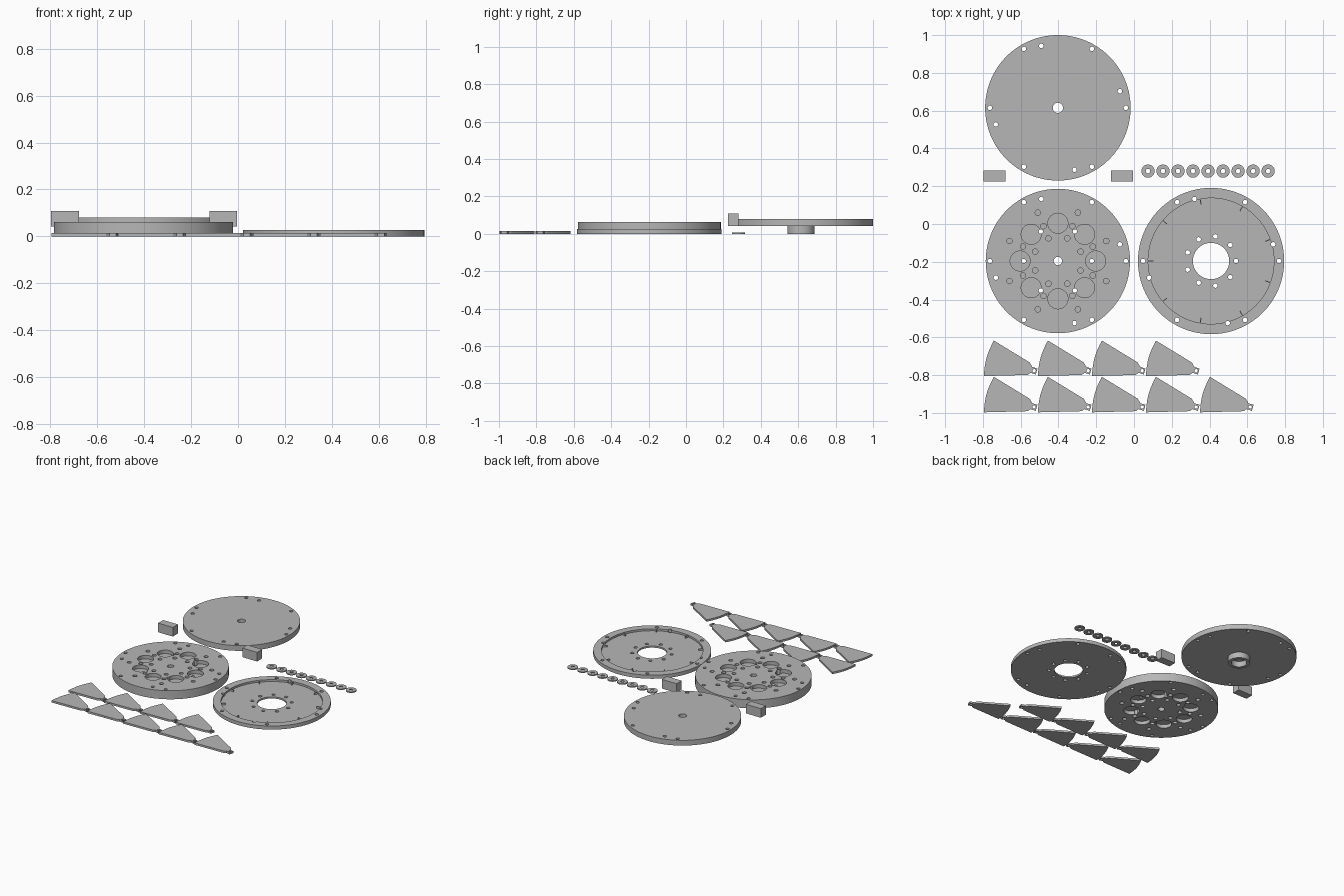
import bpy, bmesh
from math import sin, cos, radians, pi
from mathutils import Matrix, Vector

if "Cube" in bpy.data.objects:
    bpy.data.objects.remove(bpy.data.objects["Cube"], do_unlink=True)

GREY = (0.47, 0.47, 0.47, 1)
mat = bpy.data.materials.new("plain grey")
mat.use_nodes = True
mat.diffuse_color = GREY
mat.node_tree.nodes["Principled BSDF"].inputs["Base Color"].default_value = GREY


def to_object(name, bm):
    bmesh.ops.recalc_face_normals(bm, faces=bm.faces)
    mesh = bpy.data.meshes.new(name)
    bm.to_mesh(mesh)
    bm.free()
    mesh.materials.append(mat)
    ob = bpy.data.objects.new(name, mesh)
    bpy.context.collection.objects.link(ob)
    return ob


def cylinders(name, spots, r, z0, z1, seg=20):
    """One object holding an upright cylinder at each (x, y) spot."""
    bm = bmesh.new()
    for x, y in spots:
        bmesh.ops.create_cone(bm, cap_ends=True, segments=seg, radius1=r, radius2=r,
                              depth=z1 - z0,
                              matrix=Matrix.Translation((x, y, (z0 + z1) / 2)))
    return to_object(name, bm)


def activate(ob):
    bpy.ops.object.select_all(action='DESELECT')
    ob.select_set(True)
    bpy.context.view_layer.objects.active = ob


def cut(ob, spots, r, z0, z1, seg=20):
    cutter = cylinders("cutter", spots, r, z0, z1, seg)
    cutter.hide_render = True
    mod = ob.modifiers.new("cut", 'BOOLEAN')
    mod.operation, mod.solver, mod.object = 'DIFFERENCE', 'EXACT', cutter
    activate(ob)
    bpy.ops.object.modifier_apply(modifier=mod.name)
    bpy.data.objects.remove(cutter, do_unlink=True)


def finish(ob):
    activate(ob)
    bpy.ops.object.shade_smooth_by_angle(angle=radians(30))


def ring(c, r, n, start=0):
    angles = [radians(start + 360 * k / n) for k in range(n)]
    return [(c[0] + r * cos(a), c[1] + r * sin(a)) for a in angles]


def screw_holes(ob, c):
    cut(ob, ring(c, 0.36, 6) + ring(c, 0.34, 4, 15), 0.012, -0.1, 0.2)


# Cover disc with its hub underneath
C = (-0.403, 0.615)
cover = cylinders("cover_disc", [C], 0.385, 0.042, 0.08, 128)
cut(cover, [C], 0.027, -0.1, 0.2, 32)
screw_holes(cover, C)
finish(cover)
hub = cylinders("cover_hub", [C], 0.073, 0, 0.042, 64)
cut(hub, [C], 0.052, -0.1, 0.2, 64)
finish(hub)

# Magnet disc: pockets on both faces with a thin web between
C = (-0.403, -0.196)
body = cylinders("pocket_disc", [C], 0.382, 0, 0.062, 128)
pins = [p for r in (0.13, 0.2, 0.277) for p in ring(C, r, 8, 22.5)]
for z0, z1 in ((-0.1, 0.026), (0.036, 0.2)):
    cut(body, ring(C, 0.2, 8), 0.053, z0, z1, 48)
    cut(body, pins, 0.0145, z0, z1)
cut(body, ring(C, 0.18, 6) , 0.0115, -0.1, 0.2)
cut(body, [C], 0.022, -0.1, 0.2, 32)
screw_holes(body, C)
finish(body)

# Recessed base disc
C = (0.408, -0.196)
base = cylinders("base_disc", [C], 0.387, 0, 0.026, 128)
cut(base, [C], 0.333, 0.012, 0.2, 128)
cut(base, [C], 0.096, -0.1, 0.2, 64)
cut(base, ring(C, 0.132, 9), 0.012, -0.1, 0.2)
screw_holes(base, C)
finish(base)

# Small radial stops inside the base rim
bm = bmesh.new()
for k in range(9):
    turn = Matrix.Rotation(radians(20 + 40 * k), 4, 'Z')
    place = (Matrix.Translation((C[0], C[1], 0.018)) @ turn
             @ Matrix.Translation((0.32, 0, 0)) @ Matrix.Diagonal((0.03, 0.005, 0.014, 1)))
    bmesh.ops.create_cube(bm, size=1, matrix=place)
to_object("base_stops", bm)

# Two loose blocks
for name, x in (("right_block", -0.738), ("left_block", -0.063)):
    bm = bmesh.new()
    bmesh.ops.create_cube(bm, size=1, matrix=Matrix.Translation((x, 0.253, 0.075))
                          @ Matrix.Diagonal((0.118, 0.058, 0.066, 1)))
    to_object(name, bm)

# Row of washers
spots = [(0.074 + 0.0795 * k, 0.28) for k in range(9)]
washers = cylinders("washers", spots, 0.035, 0, 0.008, 32)
cut(washers, spots, 0.012, -0.1, 0.2)
finish(washers)

# Shutter blades: curved outer edge, straight sides, tab with pin hole
low, high = Vector((-0.265, -0.03)), Vector((-0.212, 0.158))
bulge = Vector((-0.012, 0.004))
outline = [low.lerp(high, t / 8) + bulge * sin(pi * t / 8) for t in range(9)]
outline += [Vector(p) for p in ((-0.022, 0.042), (-0.008, 0.018), (0.019, 0.010),
                                (0.010, -0.022), (-0.018, -0.013), (-0.033, -0.024))]
pivots = [(-0.53 + 0.286 * k, -0.967) for k in range(5)]
pivots += [(-0.53 + 0.286 * k, -0.775) for k in range(4)]
for i, (x, y) in enumerate(pivots):
    bm = bmesh.new()
    face = bm.faces.new([bm.verts.new((x + p.x, y + p.y, 0)) for p in outline])
    top = bmesh.ops.extrude_face_region(bm, geom=[face])["geom"]
    bmesh.ops.translate(bm, vec=(0, 0, 0.014),
                        verts=[v for v in top if isinstance(v, bmesh.types.BMVert)])
    blade = to_object(f"blade_{i + 1}", bm)
    cut(blade, [(x + 0.001, y - 0.002)], 0.009, -0.1, 0.2, 16)
    finish(blade)
